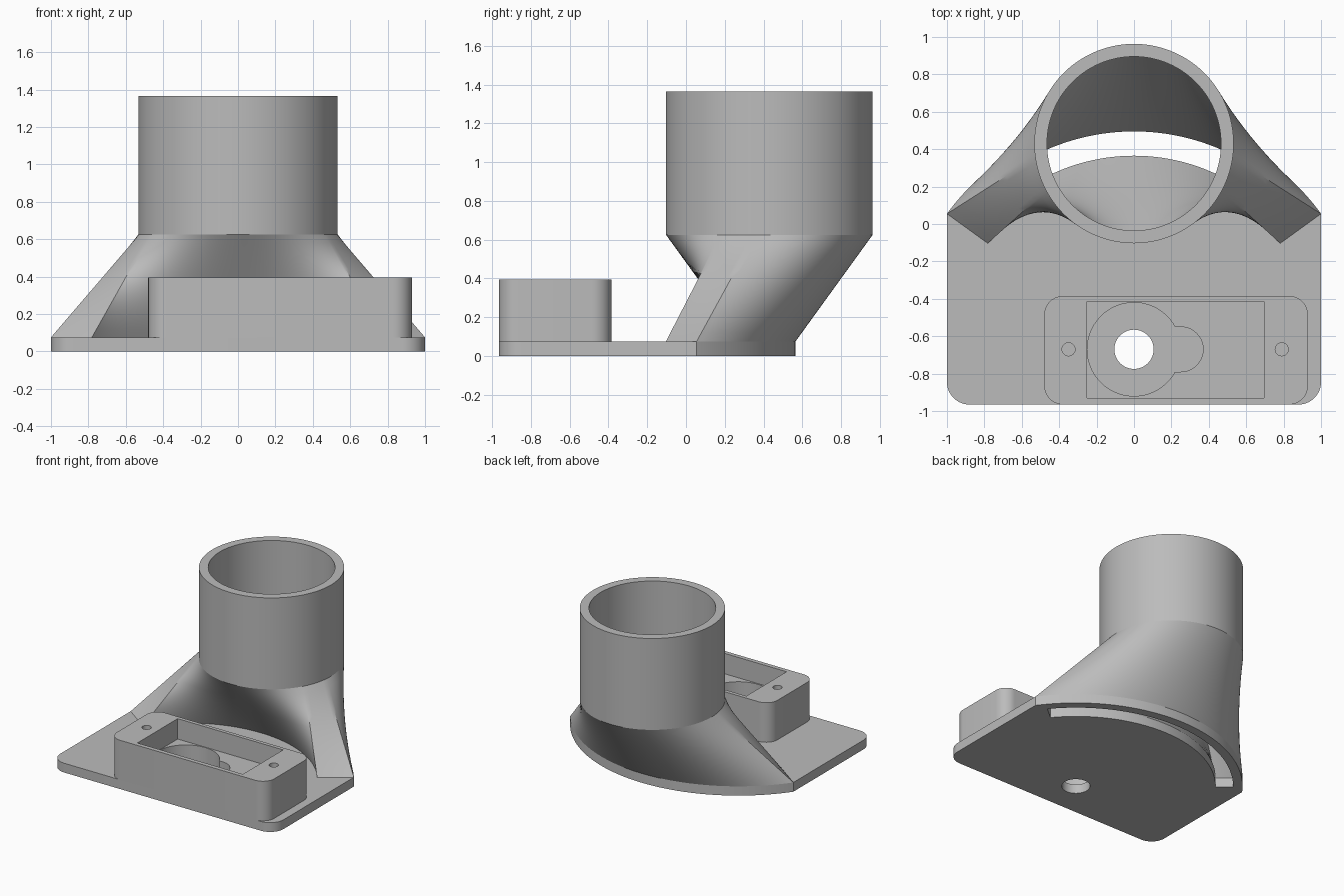
import bpy
import bmesh
from math import sin, cos, asin, acos, degrees, radians

cube = bpy.data.objects.get("Cube")
if cube:
    bpy.data.objects.remove(cube, do_unlink=True)

GREY = (0.5, 0.5, 0.5, 1)
grey = bpy.data.materials.new("plain grey")
grey.use_nodes = True
grey.diffuse_color = GREY
grey.node_tree.nodes["Principled BSDF"].inputs["Base Color"].default_value = GREY


def arc(cx, cy, r, start, end, n):
    """Points along an arc, both ends included, in degrees."""
    angles = [radians(start + (end - start) * i / n) for i in range(n + 1)]
    return [(cx + r * cos(a), cy + r * sin(a)) for a in angles]


def circle(cx, cy, r, n=48):
    return arc(cx, cy, r, 0, 360, n)[:-1]


def rounded_rect(x0, y0, x1, y1, r):
    corners = [(x1 - r, y1 - r), (x0 + r, y1 - r), (x0 + r, y0 + r), (x1 - r, y0 + r)]
    return [p for i, (x, y) in enumerate(corners)
            for p in arc(x, y, r, 90 * i, 90 * i + 90, 10)]


def at(loop, z):
    return [(x, y, z) for x, y in loop]


def solid(name, walls, caps):
    """Closed body from walls (stacks of matching loops) and flat caps (outline plus holes)."""
    bm = bmesh.new()
    verts = {}

    def vert(p):
        key = tuple(round(c, 5) for c in p)
        if key not in verts:
            verts[key] = bm.verts.new(p)
        return verts[key]

    for stack in walls:
        for low, high in zip(stack, stack[1:]):
            for i in range(len(low)):
                bm.faces.new([vert(p) for p in (low[i - 1], low[i], high[i], high[i - 1])])
    for loops in caps:
        edges = [bm.edges.get((vert(lp[i - 1]), vert(lp[i])))
                 for lp in loops for i in range(len(lp))]
        bmesh.ops.triangle_fill(bm, use_beauty=True, edges=edges, normal=(0, 0, 1))
    bmesh.ops.recalc_face_normals(bm, faces=bm.faces[:])
    mesh = bpy.data.meshes.new(name)
    bm.to_mesh(mesh)
    bm.free()
    mesh.materials.append(grey)
    obj = bpy.data.objects.new(name, mesh)
    bpy.context.collection.objects.link(obj)
    bpy.ops.object.select_all(action="DESELECT")
    obj.select_set(True)
    bpy.context.view_layer.objects.active = obj
    bpy.ops.object.shade_smooth_by_angle(angle=radians(30))
    return obj


def prism(loop, z0, z1):
    return [at(loop, z0), at(loop, z1)]


# Main levels and the pivot that all arcs of the base share
PLATE, FLOOR, BOX, NECK, TOP = 0.075, 0.23, 0.395, 0.625, 1.365
PIVOT, REACH = -0.67, 1.235
FRONT = -0.965
WALL = 0.07
SPREAD = degrees(acos(1 / REACH))


def sector(r0, r1, a):
    """Curved slot outline: back arc, left end, front arc, right end."""
    back = arc(0, PIVOT, r1, a, 180 - a, 72)
    front = arc(0, PIVOT, r0, 180 - a, a, 72)

    def end(p, q):
        return [(p[0] + (q[0] - p[0]) * i / 8, p[1] + (q[1] - p[1]) * i / 8)
                for i in range(1, 8)]
    return back + end(back[-1], front[0]) + front + end(front[-1], back[0])


def ring(r):
    """Circle whose points pair up with those of a sector."""
    c = (0, 0.43, r)
    return (arc(*c, -8, 188, 72) + arc(*c, 188, 208, 8)[1:-1]
            + arc(*c, 208, 332, 72) + arc(*c, 332, 352, 8)[1:-1])


def loft(a, b, z0, z1, steps=12):
    stack = []
    for s in range(steps + 1):
        t = s / steps
        stack.append([(p[0] + (q[0] - p[0]) * t, p[1] + (q[1] - p[1]) * t, z0 + (z1 - z0) * t)
                      for p, q in zip(a, b)])
    return stack


foot = sector(REACH - 0.27, REACH, SPREAD)
slot = sector(REACH - 0.27 + WALL, REACH - WALL, SPREAD + 3.6)
outer_ring, inner_ring = ring(0.533), ring(0.465)

# Base plate with rounded front corners, curved back, slot and shaft hole
outline = (arc(0, PIVOT, REACH, SPREAD, 180 - SPREAD, 72)
           + arc(-0.88, FRONT + 0.12, 0.12, 180, 270, 12)
           + arc(0.88, FRONT + 0.12, 0.12, 270, 360, 12))
shaft = circle(0, PIVOT, 0.105)
plate_loops = [outline, slot, shaft]
solid("base_plate", [prism(lp, 0, PLATE) for lp in plate_loops],
      [[at(lp, z) for lp in plate_loops] for z in (0, PLATE)])

# Motor housing: pocket above a keyhole recess, with two screw holes
shell = rounded_rect(-0.48, FRONT, 0.93, -0.385, 0.1)
pocket = [(-0.25, -0.93), (0.695, -0.93), (0.695, -0.415), (-0.25, -0.415)]
lobe = degrees(asin(0.12 / 0.25))
keyhole = (arc(0, PIVOT, 0.25, lobe, 360 - lobe, 48)
           + arc(0.25, PIVOT, 0.12, -90, 90, 20))
screws = [circle(x, PIVOT, 0.035, 24) for x in (-0.35, 0.79)]
solid("motor_housing",
      [prism(lp, PLATE, BOX) for lp in [shell] + screws]
      + [prism(pocket, FLOOR, BOX), prism(keyhole, PLATE, FLOOR)],
      [[at(lp, BOX) for lp in [shell, pocket] + screws],
       [at(lp, FLOOR) for lp in (pocket, keyhole)],
       [at(lp, PLATE) for lp in [shell, keyhole] + screws]])

# Hollow funnel blending the curved slot into the round pipe
solid("funnel",
      [loft(foot, outer_ring, PLATE, NECK), loft(slot, inner_ring, PLATE, NECK)],
      [[at(foot, PLATE), at(slot, PLATE)], [at(outer_ring, NECK), at(inner_ring, NECK)]])

# Upright pipe
solid("pipe", [prism(lp, NECK, TOP) for lp in (outer_ring, inner_ring)],
      [[at(outer_ring, z), at(inner_ring, z)] for z in (NECK, TOP)])
